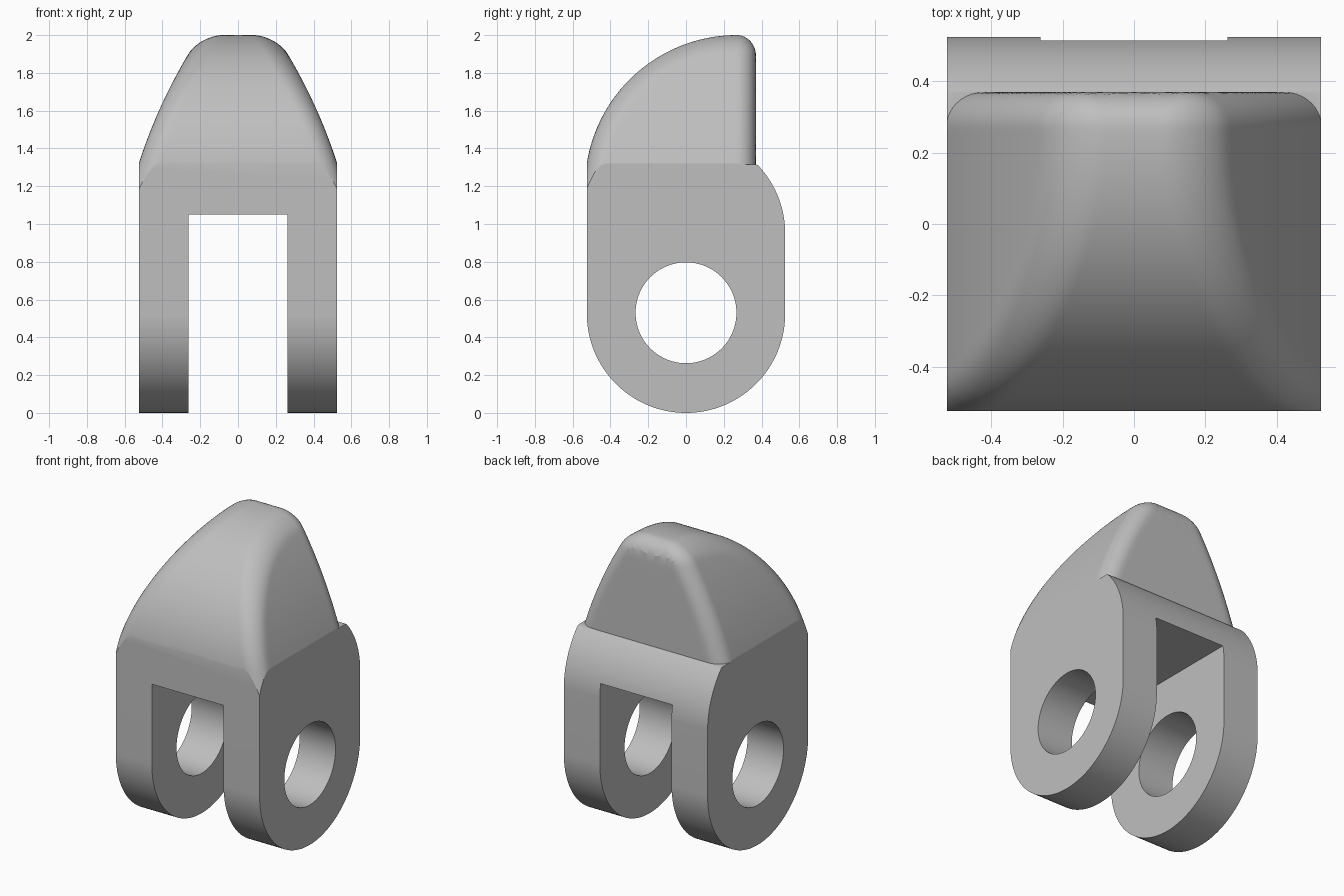
import bpy, bmesh
from math import sin, cos, pi, hypot, sqrt
from mathutils import Vector

cube = bpy.data.objects.get("Cube")
if cube:
    bpy.data.objects.remove(cube)

HALF = 0.525      # half width and end radius
BACK = 0.37       # flat rear face of the head
FILLET = 0.1

grey = bpy.data.materials.new("light_grey")
grey.use_nodes = True
colour = (0.52, 0.52, 0.52, 1)
grey.diffuse_color = colour
grey.node_tree.nodes["Principled BSDF"].inputs["Base Color"].default_value = colour


def make(name, bm):
    bmesh.ops.recalc_face_normals(bm, faces=bm.faces)
    mesh = bpy.data.meshes.new(name)
    bm.to_mesh(mesh)
    bm.free()
    mesh.materials.append(grey)
    obj = bpy.data.objects.new(name, mesh)
    bpy.context.collection.objects.link(obj)
    return obj


def prism(name, profile, half):
    """Extrude a (y, z) outline along x."""
    bm = bmesh.new()
    face = bm.faces.new([bm.verts.new((-half, y, z)) for y, z in profile])
    moved = bmesh.ops.extrude_face_region(bm, geom=[face])["geom"]
    verts = [v for v in moved if isinstance(v, bmesh.types.BMVert)]
    bmesh.ops.translate(bm, verts=verts, vec=(2 * half, 0, 0))
    return make(name, bm)


def arc(y, z, r, a, b, n=48):
    return [(y + r * cos(a + (b - a) * i / n), z + r * sin(a + (b - a) * i / n))
            for i in range(n + 1)]


def combine(target, other, operation):
    mod = target.modifiers.new(operation, "BOOLEAN")
    mod.operation = operation
    mod.solver = "EXACT"
    mod.object = other
    bpy.context.view_layer.objects.active = target
    bpy.ops.object.modifier_apply(modifier=mod.name)
    bpy.data.objects.remove(other)


def head_distance(p):
    """Distance to the filleted meeting of front, side and rear faces."""
    x, y, z = abs(p.x), p.y, p.z
    if z > 1.32:
        front = hypot(y - 0.27, z - 1.195) - 0.805
    else:
        front = (-(y + HALF) * 0.795 + (z - 1.32) * 0.125) / 0.805
    side = hypot(x + 2.177, z - 0.447) - 2.84
    gaps = [d + FILLET for d in (front, side, y - BACK)]
    return sqrt(sum(max(g, 0) ** 2 for g in gaps)) - FILLET


def surface_point(origin, direction):
    near, far = 0.0, 2.0
    for _ in range(24):
        mid = (near + far) / 2
        if head_distance(origin + direction * mid) < 0:
            near = mid
        else:
            far = mid
    return origin + direction * near


# Rounded, tapering head
bm = bmesh.new()
origin = Vector((0, 0.1, 1.12))
COLS, ROWS = 240, 72
rings = []
for r in range(ROWS):
    e = pi / 2 * r / ROWS
    rings.append([bm.verts.new(surface_point(origin, Vector((
        cos(e) * cos(2 * pi * c / COLS), cos(e) * sin(2 * pi * c / COLS), sin(e)))))
        for c in range(COLS)])
pole = bm.verts.new(surface_point(origin, Vector((0, 0, 1))))
bm.faces.new(rings[0])
for c in range(COLS):
    d = (c + 1) % COLS
    for low, high in zip(rings, rings[1:]):
        bm.faces.new((low[c], low[d], high[d], high[c]))
    bm.faces.new((rings[-1][c], rings[-1][d], pole))
head = make("head", bm)

# Trim the head to the width and front of the body
trim = prism("trim_box", [(-HALF, 1), (1, 1), (1, 2.2), (-HALF, 2.2)], HALF)
combine(head, trim, "INTERSECT")

# Body with round foot and round rear shoulder
shoulder = [p for p in arc(0, 0.95, HALF, 0, pi / 2, 64) if p[0] > BACK + 0.004]
outline = arc(0, HALF, HALF, pi, 2 * pi, 64) + shoulder
outline += [(BACK, 1.315), (-0.1, 1.315), (-0.3, 1.15), (-HALF, 1.15)]
body = prism("forked_body", outline, HALF)
combine(body, head, "UNION")

# Slot between the legs, then the pin hole through both
slot = prism("slot_cutter", [(-1, -1), (1, -1), (1, 1.05), (-1, 1.05)], 0.262)
combine(body, slot, "DIFFERENCE")
hole = prism("hole_cutter", arc(0, 0.53, 0.267, 0, 2 * pi, 96)[:-1], 1)
combine(body, hole, "DIFFERENCE")

bpy.ops.object.select_all(action="DESELECT")
body.select_set(True)
bpy.context.view_layer.objects.active = body
bpy.ops.object.shade_smooth_by_angle(angle=pi / 11)
